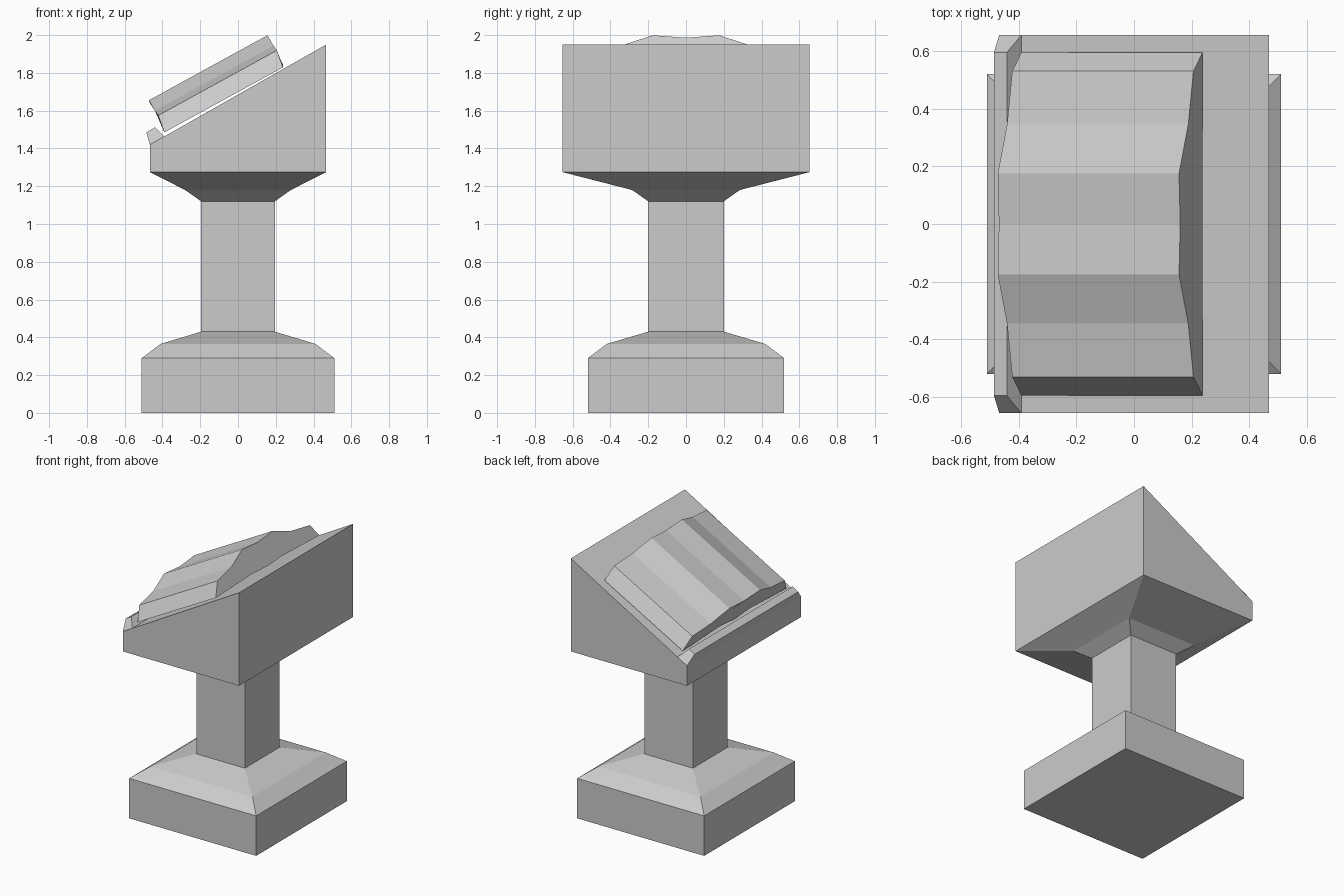
import bpy
import bmesh

cube = bpy.data.objects.get("Cube")
if cube:
    bpy.data.objects.remove(cube, do_unlink=True)

# One plain stone grey for everything
stone = bpy.data.materials.new("stone_grey")
stone.use_nodes = True
grey = (0.6, 0.6, 0.6, 1)
stone.diffuse_color = grey
stone.node_tree.nodes["Principled BSDF"].inputs["Base Color"].default_value = grey


def loft(name, rings):
    """Skin a list of equal-length point rings and cap both ends."""
    bm = bmesh.new()
    loops = [[bm.verts.new(p) for p in ring] for ring in rings]
    n = len(loops[0])
    for a, b in zip(loops, loops[1:]):
        for i in range(n):
            j = (i + 1) % n
            bm.faces.new((a[i], a[j], b[j], b[i]))
    bm.faces.new(loops[0])
    bm.faces.new(loops[-1])
    bmesh.ops.recalc_face_normals(bm, faces=bm.faces)
    mesh = bpy.data.meshes.new(name)
    bm.to_mesh(mesh)
    bm.free()
    mesh.materials.append(stone)
    obj = bpy.data.objects.new(name, mesh)
    bpy.context.collection.objects.link(obj)
    return obj


def rect(x0, x1, hy, z0, z1):
    """Rectangle whose height goes from z0 at x0 to z1 at x1."""
    return [(x0, -hy, z0), (x1, -hy, z1), (x1, hy, z1), (x0, hy, z0)]


def level(hx, hy, z):
    return rect(-hx, hx, hy, z, z)


# Base, column and slanted desk as one stepped body
loft("lectern_body", [
    level(0.51, 0.52, 0), level(0.51, 0.52, 0.29),
    level(0.41, 0.42, 0.365), level(0.195, 0.2, 0.43),
    level(0.195, 0.2, 1.12), level(0.28, 0.285, 1.18),
    level(0.467, 0.655, 1.275), rect(-0.467, 0.467, 0.655, 1.42, 1.95),
])

# Tapered ledge along the low edge of the desk
loft("book_ledge", [
    rect(-0.467, -0.39, 0.655, 1.42, 1.464),
    rect(-0.485, -0.44, 0.595, 1.485, 1.512),
])

# Open book: half profile of (y, shift in x, shift in z), mirrored about the spine
half = [(0.595, 0, 0), (0.53, -0.032, 0.09), (0.345, -0.05, 0.115),
        (0.175, -0.082, 0.17)]
spine = (0, -0.078, 0.157)
top = half + [spine] + [(-y, dx, dz) for y, dx, dz in reversed(half)]
# Gently waved underside between the two outer edges
under = [(-0.345, 0, 0.008), (-0.175, 0, 0.015), (0, 0, 0.004),
         (0.175, 0, 0.015), (0.345, 0, 0.008)]
loft("open_book", [
    [(x + dx, y, z + dz) for y, dx, dz in top + under]
    for x, z in ((-0.39, 1.485), (0.238, 1.829))
])
